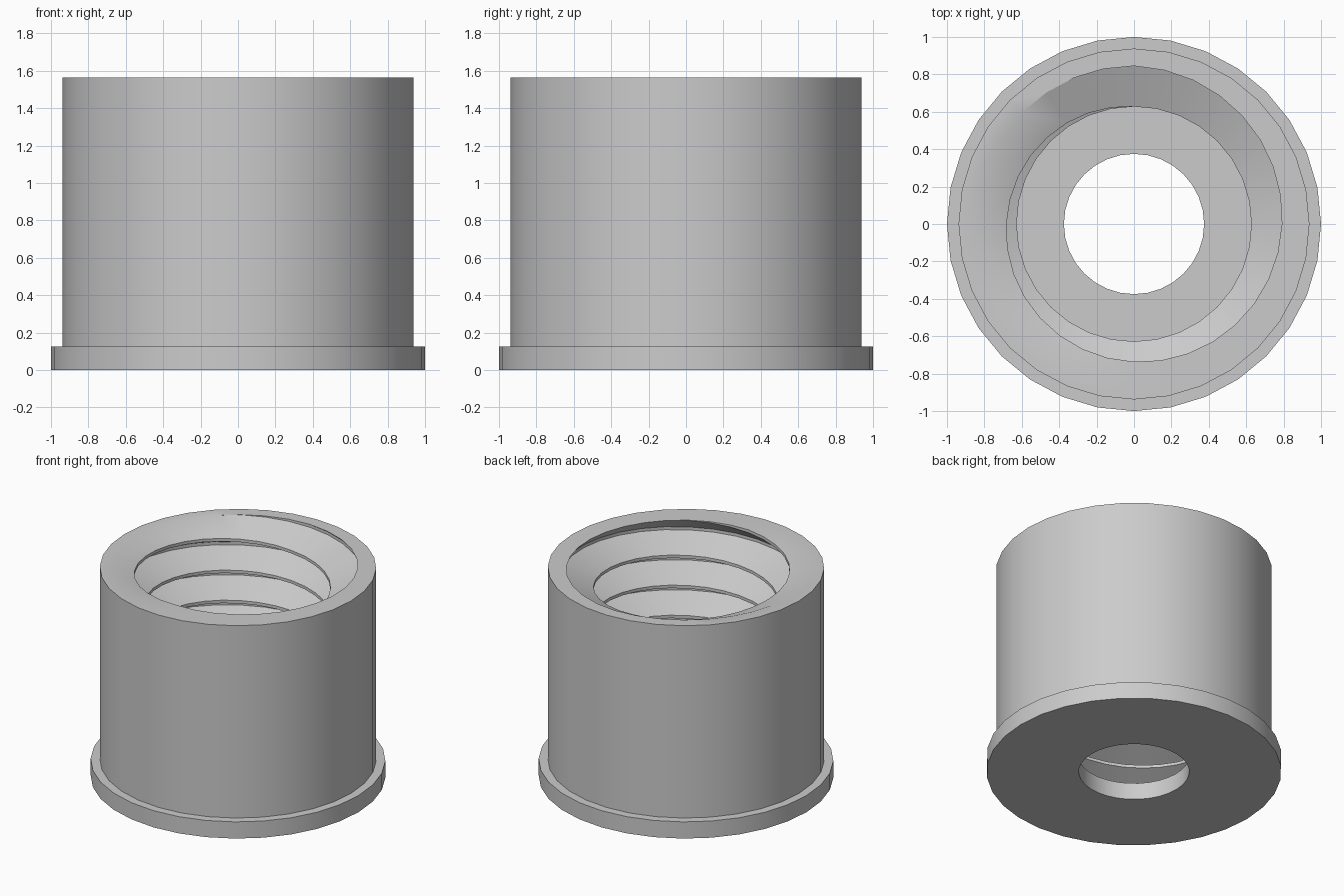
import bpy, bmesh, math

cube = bpy.data.objects.get("Cube")
if cube:
    bpy.data.objects.remove(cube, do_unlink=True)

SIDES = 32
TOP, FLOOR = 1.565, 0.125
ROOT, CREST = 0.845, 0.628      # thread radii
PITCH = 0.225


def point(i, radius, z):
    a = 2 * math.pi * i / SIDES
    return (radius * math.sin(a), radius * math.cos(a), z)


def ring(radius, z):
    return [point(i, radius, z) for i in range(SIDES + 1)]


def thread_row(turn, drop, radius):
    """One helical row, clamped between the rim and the floor."""
    row = []
    for i in range(SIDES + 1):
        z = TOP + PITCH * (1 - turn - drop - i / SIDES)
        # the first turn fades from root to full depth
        r = ROOT + (radius - ROOT) * (i / SIDES if turn == 0 else 1)
        row.append(point(i, r, min(TOP, max(FLOOR, z))))
    return row


# Shell: floor, hole, flange, wall and rim
rows = [ring(r, z) for r, z in (
    (ROOT, FLOOR), (0.375, FLOOR), (0.375, 0), (1, 0),
    (1, FLOOR), (0.938, FLOOR), (0.938, TOP), (ROOT, TOP))]
shell_rows = len(rows)

# Internal thread, running down from the rim
turns = math.ceil((TOP - FLOOR) / PITCH) + 2
for turn in range(turns):
    for drop, radius in ((0, ROOT), (0.1, ROOT), (0.5, CREST), (0.6, CREST)):
        rows.append(thread_row(turn, drop, radius))

# Skin the rows
bm = bmesh.new()
grid = [[bm.verts.new(p) for p in row] for row in rows]
for k in range(len(grid) - 1):
    a, b = grid[k], grid[k + 1]
    for i in range(SIDES):
        quad = (a[i], b[i], b[i + 1], a[i + 1])
        if k >= shell_rows - 1 and all(v.co.z <= FLOOR + 1e-5 for v in quad):
            continue
        bm.faces.new(quad)
bmesh.ops.remove_doubles(bm, verts=bm.verts[:], dist=1e-5)
bmesh.ops.dissolve_degenerate(bm, edges=bm.edges[:], dist=1e-5)
loose = [v for v in bm.verts if not v.link_faces]
bmesh.ops.delete(bm, geom=loose, context='VERTS')

mesh = bpy.data.meshes.new("threaded_bushing")
bm.to_mesh(mesh)
bm.free()
bushing = bpy.data.objects.new("threaded_bushing", mesh)
bpy.context.collection.objects.link(bushing)

# Plain grey material
grey = bpy.data.materials.new("plain_grey")
grey.use_nodes = True
colour = (0.6, 0.6, 0.6, 1)
grey.diffuse_color = colour
grey.node_tree.nodes["Principled BSDF"].inputs["Base Color"].default_value = colour
mesh.materials.append(grey)

bpy.ops.object.select_all(action='DESELECT')
bushing.select_set(True)
bpy.context.view_layer.objects.active = bushing
bpy.ops.object.shade_smooth_by_angle(angle=math.radians(30))
